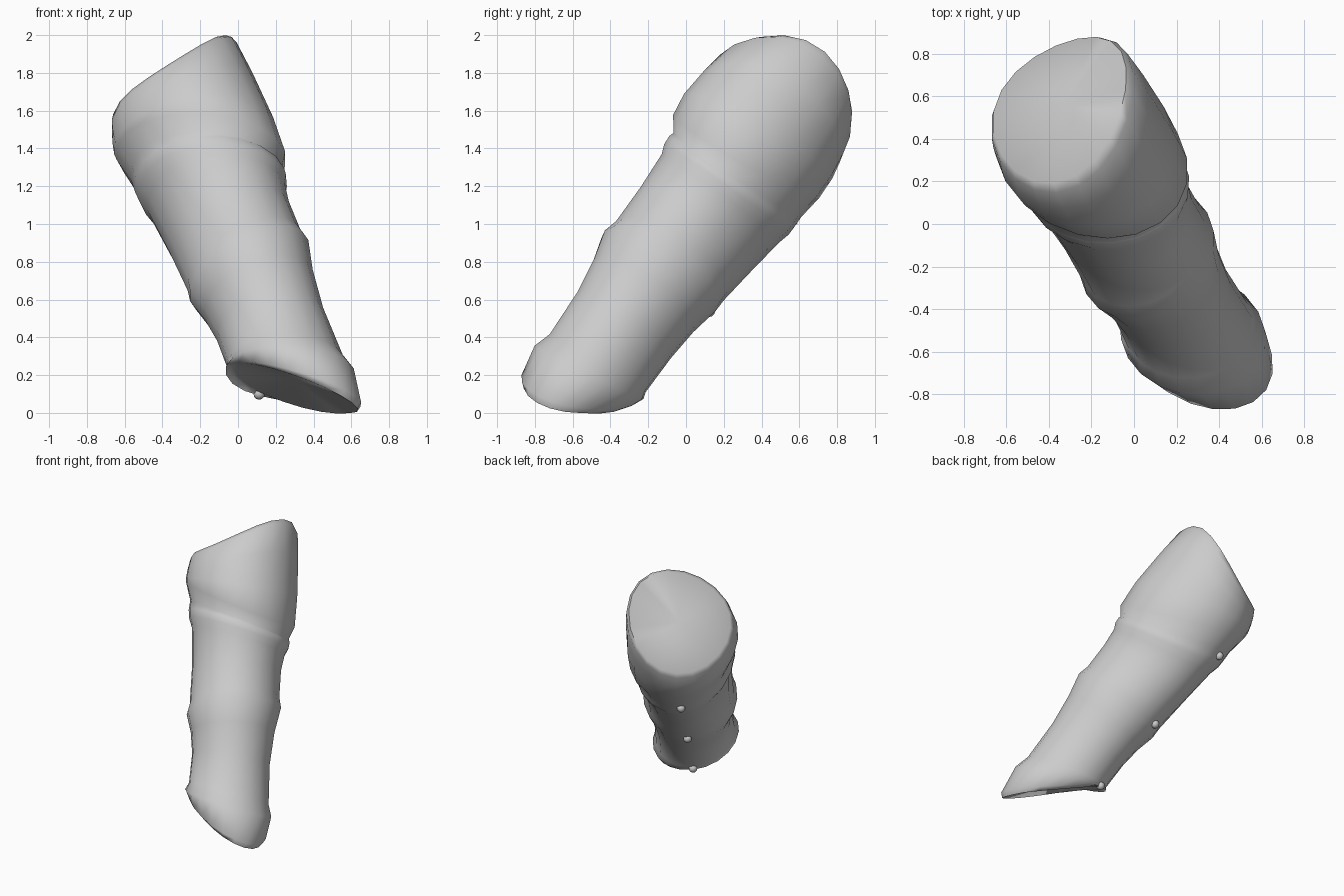
import bpy, bmesh
from math import sin, cos, pi
from mathutils import Vector

if "Cube" in bpy.data.objects:
    bpy.data.objects.remove(bpy.data.objects["Cube"])

# Local frame of the slanted sleeve: axis, underside direction, sideways direction
ORIGIN = Vector((0.05, -0.10, 0.80))
AXIS = Vector((-0.315, 0.554, 0.769)).normalized()
SIDE = Vector((0.87, 0.495, 0)).normalized()
UNDER = SIDE.cross(AXIS).normalized()
if UNDER.z > 0:
    UNDER = -UNDER
SEG = 20


def place(t, u, s):
    return ORIGIN + AXIS * t + UNDER * u + SIDE * s


# Rings: axial position, tilt front, tilt side, radius front, under and side
RINGS = [
    (-0.87, -0.20, -0.17, 0.24, 0.29, 0.26),
    (-0.85, -0.20, -0.16, 0.27, 0.31, 0.29),
    (-0.75, -0.10, -0.09, 0.305, 0.33, 0.32),
    (-0.68, -0.06, -0.07, 0.275, 0.32, 0.295),
    (-0.42, -0.02, -0.03, 0.29, 0.325, 0.285),
    (-0.22, 0, 0.01, 0.325, 0.34, 0.305),
    (-0.06, 0, 0.04, 0.365, 0.37, 0.342),
    (0.02, 0, 0.04, 0.345, 0.375, 0.325),
    (0.26, -0.02, 0, 0.345, 0.41, 0.325),
    (0.47, -0.04, -0.09, 0.355, 0.44, 0.345),
    (0.53, -0.05, -0.10, 0.375, 0.455, 0.37),
    (0.58, -0.05, -0.11, 0.378, 0.455, 0.375),
    (0.63, -0.08, -0.13, 0.37, 0.455, 0.368),
    (0.74, -0.12, -0.15, 0.43, 0.47, 0.405),
    (0.87, -0.09, -0.05, 0.45, 0.465, 0.41),
    (1.03, -0.02, 0.05, 0.435, 0.445, 0.40),
    (1.15, 0.03, 0.11, 0.415, 0.42, 0.385),
    (1.185, 0.03, 0.11, 0.38, 0.40, 0.365),
]


def saddle(t, ang):
    """Warp of the upper rim into a saddle, fading out below it."""
    k = min(1, max(0, (t - 0.87) / 0.28))
    return k * (0.04 * sin(2 * ang) - 0.03 * cos(2 * ang))


def finish(bm, name, angle):
    bmesh.ops.recalc_face_normals(bm, faces=bm.faces)
    mesh = bpy.data.meshes.new(name)
    bm.to_mesh(mesh)
    bm.free()
    ob = bpy.data.objects.new(name, mesh)
    bpy.context.collection.objects.link(ob)
    bpy.ops.object.select_all(action='DESELECT')
    ob.select_set(True)
    bpy.context.view_layer.objects.active = ob
    bpy.ops.object.shade_smooth_by_angle(angle=angle)
    return ob


# Banded sleeve: loft through the rings, then fan caps at both ends
bm = bmesh.new()
loops = []
for t, a, b, rf, ru, rs in RINGS:
    loop = []
    for i in range(SEG):
        ang = 2 * pi * i / SEG
        c, s = cos(ang), sin(ang)
        along = t + a * c + b * s + saddle(t, ang)
        loop.append(bm.verts.new(place(along, -c * (rf if c > 0 else ru), s * rs - 0.01)))
    loops.append(loop)
for lo, hi in zip(loops, loops[1:]):
    for i in range(SEG):
        j = (i + 1) % SEG
        bm.faces.new((lo[i], lo[j], hi[j], hi[i]))
for loop, t in ((loops[0], -0.80), (loops[-1], 1.18)):
    tip = bm.verts.new(place(t, 0.01, 0))
    for i in range(SEG):
        bm.faces.new((loop[i], loop[(i + 1) % SEG], tip))
finish(bm, "banded_sleeve", 1.2)

# Small knots on the underside of each band
for n, (t, u) in enumerate(((0.66, 0.455), (-0.03, 0.372), (-0.64, 0.322))):
    bm = bmesh.new()
    bmesh.ops.create_uvsphere(bm, u_segments=10, v_segments=6, radius=0.032)
    bmesh.ops.translate(bm, verts=bm.verts, vec=place(t, u, -0.02))
    finish(bm, f"band_knot_{n + 1}", 1.0)
